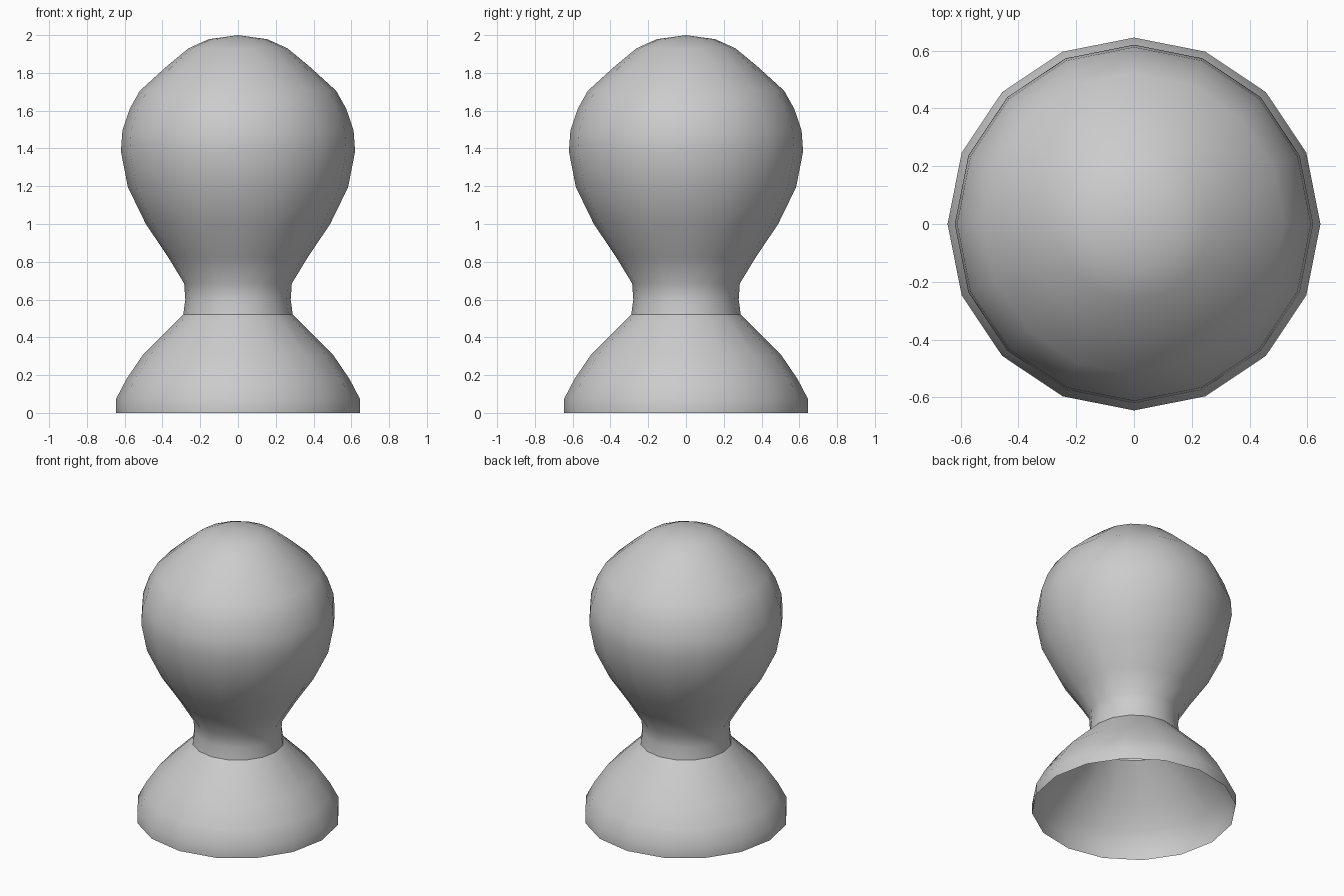
import bpy, bmesh, math

if "Cube" in bpy.data.objects:
    bpy.data.objects.remove(bpy.data.objects["Cube"])

SIDES = 16

def lathe(name, profile):
    """Spin a radius/height profile into a smooth open shell."""
    bm = bmesh.new()
    rings = []
    for r, z in profile:
        if r == 0:
            rings.append([bm.verts.new((0, 0, z))] * SIDES)
        else:
            rings.append([bm.verts.new((r * math.cos(math.tau * i / SIDES),
                                        r * math.sin(math.tau * i / SIDES), z))
                          for i in range(SIDES)])
    for a, b in zip(rings, rings[1:]):
        for i in range(SIDES):
            j = (i + 1) % SIDES
            quad = [a[i], a[j], b[j], b[i]]
            bm.faces.new(list(dict.fromkeys(quad)))
    for f in bm.faces:
        f.smooth = True
    mesh = bpy.data.meshes.new(name)
    bm.to_mesh(mesh)
    bm.free()
    obj = bpy.data.objects.new(name, mesh)
    bpy.context.collection.objects.link(obj)
    return obj

# Flared base, open underneath
lathe("base", [(0.645, 0), (0.645, 0.075), (0.59, 0.18), (0.505, 0.305),
               (0.29, 0.52)])

# Neck and rounded head, meeting the base at a hard crease
lathe("head", [(0.29, 0.52), (0.279, 0.6), (0.285, 0.685), (0.37, 0.825),
               (0.488, 1.0), (0.583, 1.195), (0.62, 1.385), (0.612, 1.495),
               (0.573, 1.61), (0.52, 1.705), (0.377, 1.835), (0.262, 1.93),
               (0.156, 1.978), (0, 2.0)])
